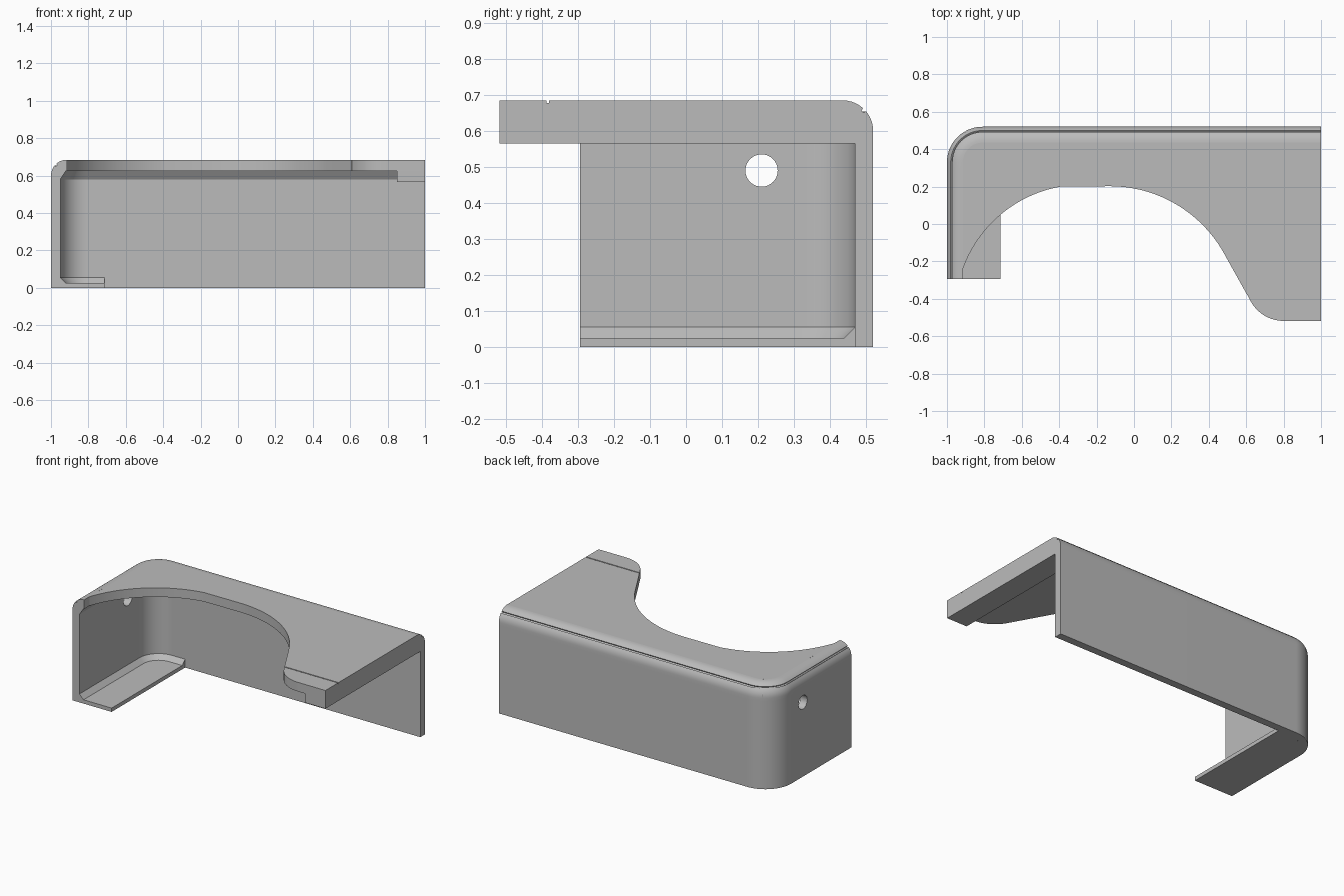
import bpy, bmesh
from math import sin, cos, radians, atan2

if "Cube" in bpy.data.objects:
    bpy.data.objects.remove(bpy.data.objects["Cube"])

BACK, FRONT, SIDE_FRONT = 0.52, -0.518, -0.295
RADIUS, WALL, FILLET = 0.19, 0.05, 0.085
TOP, CEILING = 0.685, 0.625
CX, CY = -1 + RADIUS, BACK - RADIUS      # centre of the rounded corner
HOLE_Y, HOLE_Z, HOLE_R, PANEL = 0.21, 0.49, 0.045, 0.09
SEAM_A, SEAM_B = -0.381, -0.388          # both sides of the arm seam

grey = bpy.data.materials.new("plain_grey")
grey.use_nodes = True
grey.diffuse_color = (0.5, 0.5, 0.5, 1)
grey.node_tree.nodes["Principled BSDF"].inputs["Base Color"].default_value = (0.5, 0.5, 0.5, 1)
parts = []


def make(name, bm):
    bmesh.ops.recalc_face_normals(bm, faces=bm.faces[:])
    mesh = bpy.data.meshes.new(name)
    bm.to_mesh(mesh)
    bm.free()
    mesh.materials.append(grey)
    obj = bpy.data.objects.new(name, mesh)
    bpy.context.scene.collection.objects.link(obj)
    parts.append(obj)


def arc(cx, cy, r, start, end, n=20):
    angles = [radians(start + (end - start) * i / n) for i in range(n + 1)]
    return [(cx + r * cos(a), cy + r * sin(a)) for a in angles]


def join_rings(bm, rings):
    """Close a row of equal vertex rings into a solid."""
    for one, two in zip(rings, rings[1:]):
        for i in range(len(one)):
            j = (i + 1) % len(one)
            bm.faces.new((one[i], one[j], two[j], two[i]))
    bm.faces.new(rings[0])
    bm.faces.new(rings[-1])


def prism(name, loop, low, high):
    bm = bmesh.new()
    join_rings(bm, [[bm.verts.new((x, y, z)) for x, y in loop] for z in (low, high)])
    make(name, bm)


def box(name, low, high):
    (x0, y0, z0), (x1, y1, z1) = low, high
    prism(name, [(x0, y0), (x1, y0), (x1, y1), (x0, y1)], z0, z1)


def wall_path(start_x):
    """Stops along back, corner and side: point, outward normal, seam depth."""
    stops = [(x, BACK, 0, 1, 0) for x in (start_x, -0.78) if x > -0.78 or x == start_x]
    corner = [(90 + 4.5 * i, 0) for i in range(21)]
    corner += [(118.5, 0), (118.8, 0.006), (119.7, 0.006), (120, 0)]
    for angle, depth in sorted(corner):
        nx, ny = cos(radians(angle)), sin(radians(angle))
        stops.append((CX + RADIUS * nx, CY + RADIUS * ny, nx, ny, depth))
    for y in (HOLE_Y + PANEL, HOLE_Y - PANEL, SIDE_FRONT):
        stops.append((-1, y, -1, 0, 0))
    return stops


def sweep(bm, section, start_x):
    """Carry an (inset, height) section along the wall path."""
    rings = []
    for x, y, nx, ny, depth in wall_path(start_x):
        ring = []
        for inset, z in section:
            d = inset + (depth if inset < 0.001 else 0)
            ring.append(bm.verts.new((x - nx * d, y - ny * d, z)))
        rings.append(ring)
    join_rings(bm, rings)


def pierce(bm, x):
    """Replace the square wall panel at x with one that has a round opening."""
    def distance(f):
        c = f.calc_center_median()
        return abs(c.x - x) + abs(c.y - HOLE_Y) + abs(c.z - HOLE_Z)
    panel = min(bm.faces, key=distance)
    corners = sorted(panel.verts, key=lambda v: atan2(v.co.z - HOLE_Z, v.co.y - HOLE_Y))
    bmesh.ops.delete(bm, geom=[panel], context="FACES_ONLY")
    rim = [bm.verts.new((x, y, z)) for y, z in arc(HOLE_Y, HOLE_Z, HOLE_R, -180, 180, 32)[:-1]]
    for k in range(4):
        for i in range(8 * k, 8 * k + 8):
            bm.faces.new((corners[k], rim[i], rim[(i + 1) % 32]))
        bm.faces.new((corners[k], rim[(8 * k + 8) % 32], corners[(k + 1) % 4]))
    return rim


# Wall section: outer face, fillet with a fine groove, chamfered inner face
def fillet_point(angle, depth=0.0):
    a, r = radians(angle), FILLET - depth
    return FILLET - r * cos(a), TOP - FILLET + r * sin(a)


section = [(0, 0), (0, HOLE_Z - PANEL), (0, HOLE_Z + PANEL)]
section += [fillet_point(a) for a in (0, 8, 16, 24, 32, 40)]
section += [fillet_point(41, 0.008), fillet_point(47, 0.008)]
section += [fillet_point(a) for a in (48, 56, 64, 72, 81, 90)]
section += [(FILLET, CEILING), (WALL + 0.03, CEILING), (WALL, HOLE_Z + PANEL),
            (WALL, HOLE_Z - PANEL), (WALL, 0)]

# Wrapped wall with a round hole through the side
bm = bmesh.new()
sweep(bm, section, 1)
outer, inner = pierce(bm, -1), pierce(bm, -1 + WALL)
for i in range(32):
    j = (i + 1) % 32
    bm.faces.new((outer[i], outer[j], inner[j], inner[i]))
make("wrapped_wall", bm)

# Floor lip and the chamfer where it meets the wall
LIP_X, LIP_Z = -0.715, 0.025
lip = [(LIP_X, BACK - WALL)] + arc(CX, CY, RADIUS - WALL, 90, 180)
lip += [(-1 + WALL, SIDE_FRONT), (LIP_X, SIDE_FRONT)]
prism("floor_lip", lip, 0, LIP_Z)
bm = bmesh.new()
sweep(bm, [(WALL, LIP_Z), (WALL + 0.03, LIP_Z), (WALL, LIP_Z + 0.03)], LIP_X)
make("lip_chamfer", bm)

# Top plate with the sweeping cutout
plate = [(1, BACK - FILLET)] + arc(CX, CY, RADIUS - FILLET, 90, 180)
plate += arc(-0.275, -0.47, 0.68, 160.2, 99.7, 28)
plate += arc(-0.13, -0.498, 0.7, 90, 30, 28)
plate += [(0.606, SEAM_A), (1, SEAM_A)]
prism("top_plate", plate, CEILING, TOP)

# Arm tip beyond the seam, with the seam floor
tip = [(0.61, SEAM_B)] + arc(0.8, -0.318, 0.2, 210, 270, 16) + [(1, FRONT), (1, SEAM_B)]
prism("arm_tip", tip, CEILING, TOP)
box("seam_floor", (0.612, SEAM_B, CEILING), (1, SEAM_A, TOP - 0.008))

# Thick rib under the open end
box("end_rib", (0.85, FRONT, 0.565), (1, BACK - WALL, CEILING))

# Smooth curves with crisp edges
bpy.ops.object.select_all(action="DESELECT")
for part in parts:
    part.select_set(True)
bpy.context.view_layer.objects.active = parts[0]
bpy.ops.object.shade_smooth_by_angle(angle=radians(25))
